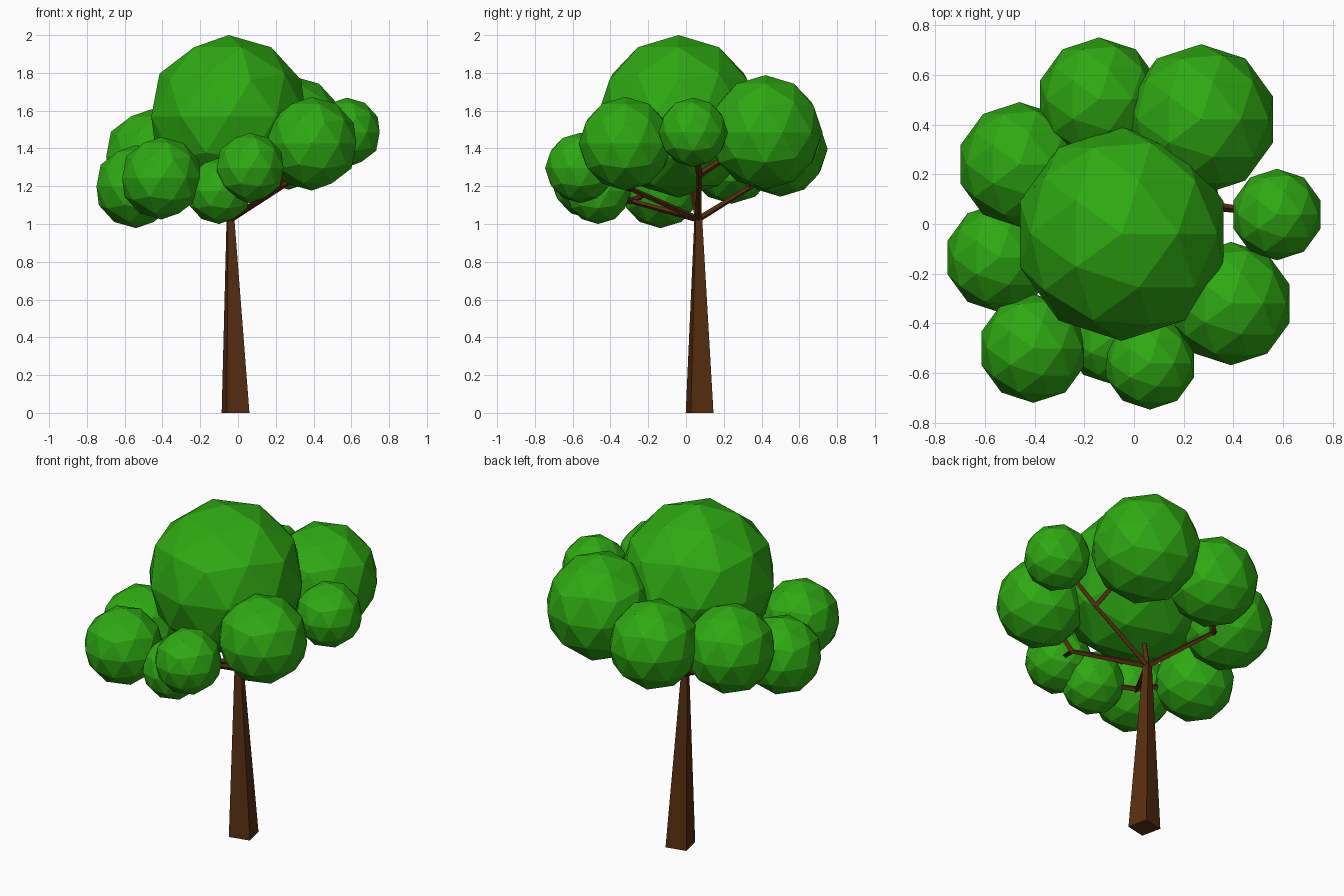
import bpy, bmesh, math
from mathutils import Vector

if "Cube" in bpy.data.objects:
    bpy.data.objects.remove(bpy.data.objects["Cube"])


def material(name, rgb):
    m = bpy.data.materials.new(name)
    m.diffuse_color = (*rgb, 1)
    m.use_nodes = True
    m.node_tree.nodes["Principled BSDF"].inputs["Base Color"].default_value = m.diffuse_color
    return m


LEAF = material("leaf_green", (0.028, 0.40, 0.006))
BARK = material("bark_brown", (0.095, 0.027, 0.005))


def finish(bm, name, mat):
    bmesh.ops.recalc_face_normals(bm, faces=bm.faces)
    mesh = bpy.data.meshes.new(name)
    bm.to_mesh(mesh)
    bm.free()
    mesh.materials.append(mat)
    obj = bpy.data.objects.new(name, mesh)
    bpy.context.collection.objects.link(obj)


def foliage(name, centre, r):
    bm = bmesh.new()
    bmesh.ops.create_icosphere(bm, subdivisions=2, radius=r)
    bmesh.ops.translate(bm, vec=centre, verts=bm.verts)
    finish(bm, name, LEAF)


def branch(name, a, b, r1=0.017, r2=0.013):
    # tapered four-sided limb from a to b
    a, b = Vector(a), Vector(b)
    bm = bmesh.new()
    bmesh.ops.create_cone(bm, cap_ends=True, segments=4, radius1=r1,
                          radius2=r2, depth=(b - a).length)
    bm.transform((b - a).to_track_quat('Z', 'Y').to_matrix().to_4x4())
    bmesh.ops.translate(bm, vec=(a + b) / 2, verts=bm.verts)
    finish(bm, name, BARK)


# Foliage clumps: centre and radius
crown = ((-0.05, -0.04, 1.57), 0.43)
clumps = {
    "back_left": ((-0.14, 0.50, 1.395), 0.25),
    "back_right": ((0.27, 0.42, 1.485), 0.303),
    "right": ((0.575, 0.038, 1.485), 0.184),
    "front_right": ((0.39, -0.32, 1.425), 0.248),
    "front": ((0.064, -0.56, 1.297), 0.186),
    "front_low": ((-0.10, -0.465, 1.175), 0.175),
    "front_left": ((-0.405, -0.50, 1.243), 0.219),
    "left": ((-0.54, -0.135, 1.198), 0.22),
    "left_back": ((-0.46, 0.24, 1.357), 0.25),
}
foliage("crown_foliage", *crown)
for key, (centre, r) in clumps.items():
    foliage(key + "_foliage", centre, r)

# Trunk: leaning, tapered square, slightly turned
top = Vector((-0.04, 0.065, 1.035))
bm = bmesh.new()
rings = []
for centre, r in ((Vector((-0.013, 0.072, 0)), 0.087), (top, 0.024)):
    rings.append([bm.verts.new(centre + Vector((r * math.cos(t), r * math.sin(t), 0)))
                  for t in (math.radians(57.7 + 90 * i) for i in range(4))])
for i in range(4):
    j = (i + 1) % 4
    bm.faces.new((rings[0][i], rings[0][j], rings[1][j], rings[1][i]))
bm.faces.new(rings[0])
bm.faces.new(rings[1])
finish(bm, "trunk", BARK)

# Branches: each fork carries its clumps
forks = {
    "right": ((0.33, 0.07, 1.26), ("right", "back_right")),
    "back": ((-0.27, 0.34, 1.195), ("back_left", "left_back")),
    "front": ((0.195, -0.29, 1.185), ("front_right", "front")),
    "left": ((-0.265, -0.29, 1.12), ("front_left", "front_low", "left")),
}
base = top - Vector((0, 0, 0.01))
branch("centre_branch", base, crown[0])
for key, (node, tips) in forks.items():
    branch(key + "_branch", base, node)
    for tip in tips:
        branch(tip + "_twig", node, clumps[tip][0])
